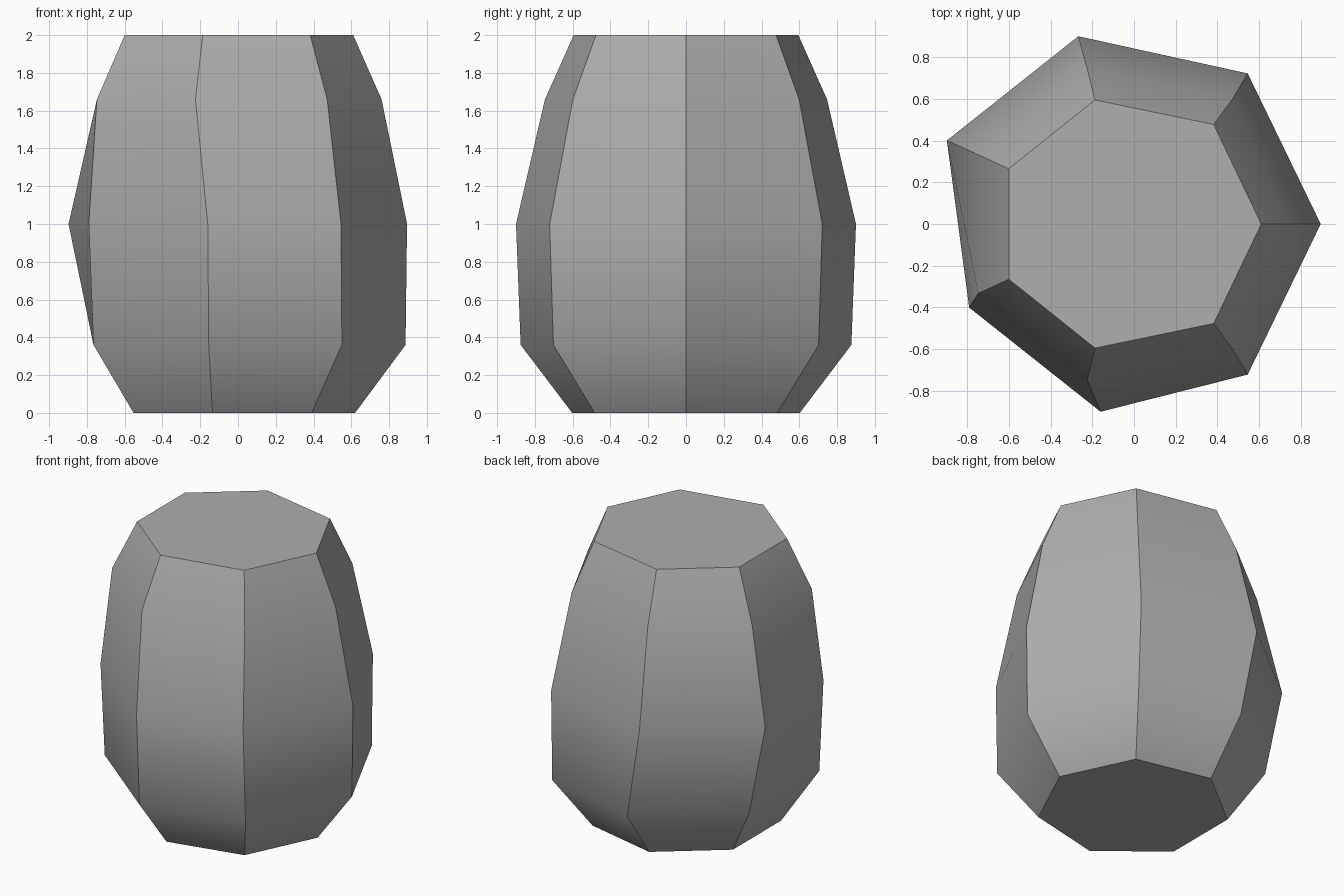
import bpy, bmesh, math

cube = bpy.data.objects.get("Cube")
if cube:
    bpy.data.objects.remove(cube, do_unlink=True)

# One plain mid-grey material
GREY = (0.425, 0.425, 0.425, 1)
grey = bpy.data.materials.new("mid grey")
grey.use_nodes = True
grey.diffuse_color = GREY
bsdf = next(n for n in grey.node_tree.nodes if n.type == "BSDF_PRINCIPLED")
bsdf.inputs["Base Color"].default_value = GREY

SIDES = 7
# Each ring: height, radius, then x of the columns from the +x corner to the -x side
rings = [
    (0.00, 0.618, (0.62, 0.39, -0.135, -0.553)),
    (0.36, 0.898, (0.887, 0.55, -0.155, -0.765)),
    (1.00, 0.923, (0.895, 0.545, -0.16, -0.79)),
    (1.66, 0.766, (0.76, 0.472, -0.225, -0.747)),
    (2.00, 0.61, (0.61, 0.382, -0.187, -0.6)),
]
BELLY = 2          # ring whose back corners are pushed outward
BULGE = 0.107

bm = bmesh.new()
layers = []
for level, (z, radius, columns) in enumerate(rings):
    layer = []
    for i in range(SIDES):
        x = columns[min(i, SIDES - i)]
        if level == BELLY and i in (2, 3):
            x -= BULGE
        y = radius * math.sin(math.tau * i / SIDES)
        layer.append(bm.verts.new((x, y, z)))
    layers.append(layer)

# Barrel walls
for low, high in zip(layers, layers[1:]):
    for i in range(SIDES):
        j = (i + 1) % SIDES
        face = bm.faces.new((low[i], low[j], high[j], high[i]))
        face.smooth = True

# Flat end caps
bm.faces.new(layers[-1])
bm.faces.new(layers[0][::-1])

# Crisp upright corners and cap rims, smooth bands between the rings
for edge in bm.edges:
    a, b = (v.co.z for v in edge.verts)
    upright = abs(a - b) > 0.01
    rim = not upright and (a < 0.01 or a > 1.99)
    edge.smooth = not (upright or rim)

mesh = bpy.data.meshes.new("faceted_barrel")
bm.to_mesh(mesh)
bm.free()
mesh.materials.append(grey)
barrel = bpy.data.objects.new("faceted_barrel", mesh)
bpy.context.collection.objects.link(barrel)
